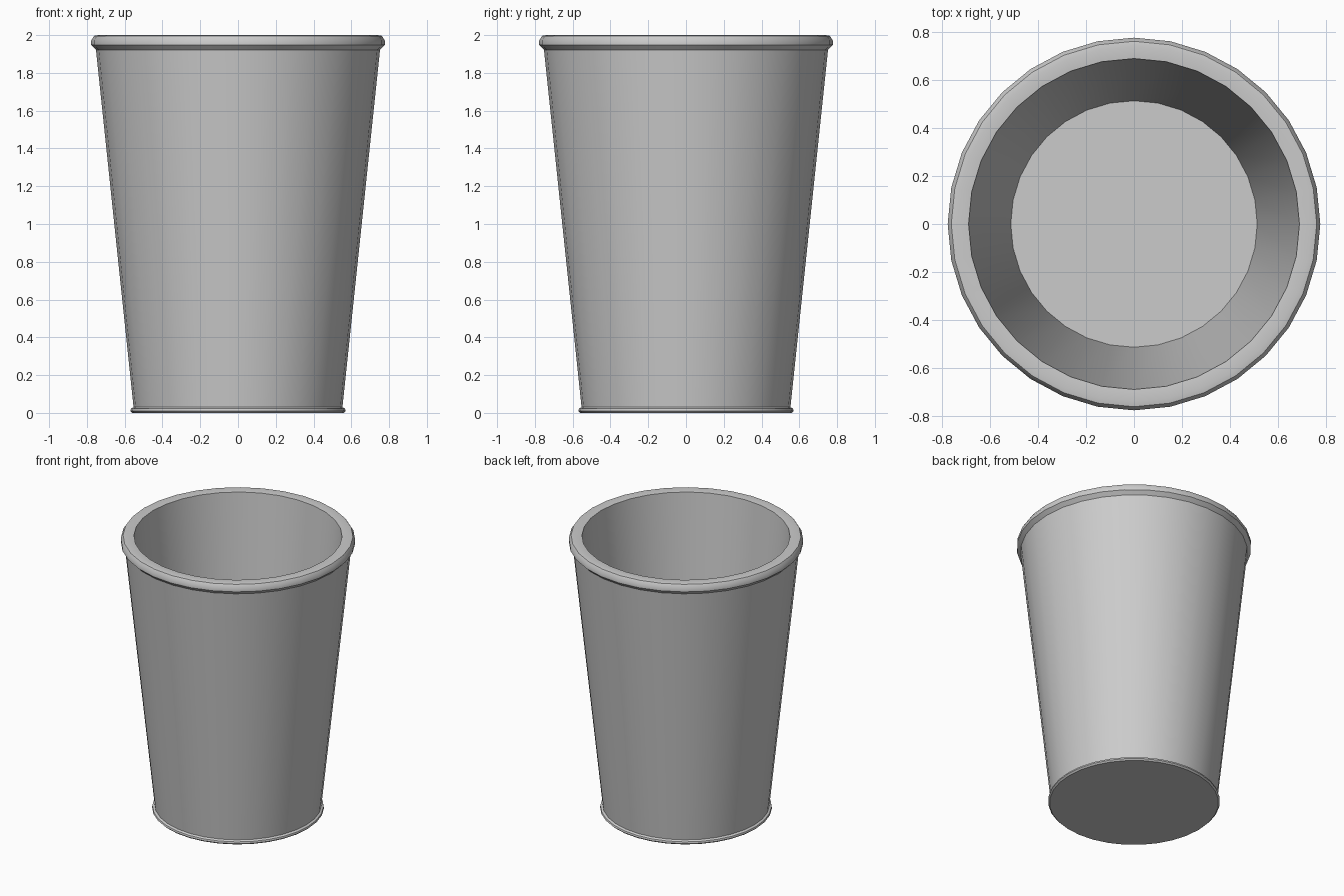
import bpy, bmesh, math

if "Cube" in bpy.data.objects:
    bpy.data.objects.remove(bpy.data.objects["Cube"])

SIDES = 32

# Cross-section (radius, height) from the underside, up the outside, over the rim, down inside
profile = [
    (0.560, 0.0), (0.570, 0.010), (0.567, 0.022), (0.553, 0.030),  # foot bead
    (0.752, 1.922),                                                # outer wall
    (0.777, 1.948), (0.777, 1.972), (0.762, 1.996), (0.740, 2.0),  # rolled rim
    (0.690, 1.995), (0.514, 0.06),                                 # inner wall
]

bm = bmesh.new()
rings = []
for r, z in profile:
    rings.append([bm.verts.new((r * math.cos(2 * math.pi * i / SIDES),
                                r * math.sin(2 * math.pi * i / SIDES), z))
                  for i in range(SIDES)])
for a, b in zip(rings, rings[1:]):
    for i in range(SIDES):
        j = (i + 1) % SIDES
        bm.faces.new((a[i], a[j], b[j], b[i]))
# Underside and inner floor
bm.faces.new(rings[0][::-1])
bm.faces.new(rings[-1])
bmesh.ops.recalc_face_normals(bm, faces=bm.faces)

mesh = bpy.data.meshes.new("cup")
bm.to_mesh(mesh)
bm.free()
cup = bpy.data.objects.new("cup", mesh)
bpy.context.collection.objects.link(cup)
bpy.context.view_layer.objects.active = cup
cup.select_set(True)
bpy.ops.object.shade_smooth_by_angle(angle=math.radians(35))
